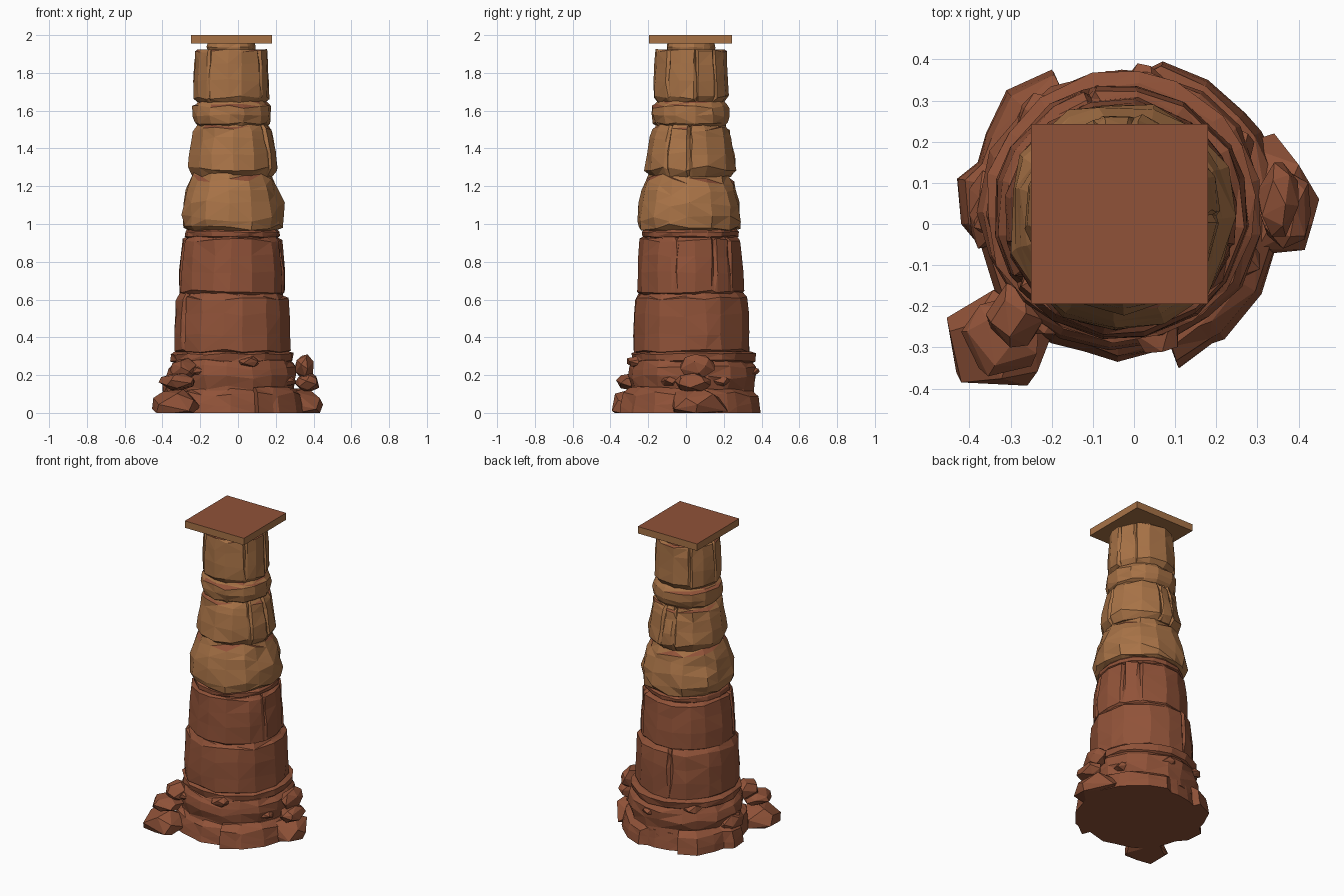
import bpy, bmesh, random
from math import sin, cos, pi, sqrt
from mathutils import Vector

if "Cube" in bpy.data.objects:
    bpy.data.objects.remove(bpy.data.objects["Cube"])

random.seed(11)


def material(name, rgb):
    m = bpy.data.materials.new(name)
    m.diffuse_color = (*rgb, 1)
    m.use_nodes = True
    m.node_tree.nodes["Principled BSDF"].inputs["Base Color"].default_value = m.diffuse_color
    return m


RED = material("red_rock", (0.28, 0.085, 0.04))
TAN = material("tan_rock", (0.39, 0.17, 0.062))


def finish(name, bm, upper=False):
    """Facet the mesh; upper stones are tan with red upward faces."""
    bmesh.ops.recalc_face_normals(bm, faces=bm.faces)
    bmesh.ops.triangulate(bm, faces=bm.faces)
    bm.normal_update()
    for f in bm.faces:
        f.material_index = 1 if upper and f.normal.z > 0.72 else 0
    me = bpy.data.meshes.new(name)
    bm.to_mesh(me)
    bm.free()
    me.materials.append(TAN if upper else RED)
    me.materials.append(RED)
    ob = bpy.data.objects.new(name, me)
    bpy.context.collection.objects.link(ob)
    return ob


def loft(bm, rings):
    """Skin a stack of equal-length point rings and cap the ends."""
    vs = [[bm.verts.new(p) for p in ring] for ring in rings]
    n = len(vs[0])
    for a, b in zip(vs, vs[1:]):
        for i in range(n):
            j = (i + 1) % n
            bm.faces.new((a[i], a[j], b[j], b[i]))
    bm.faces.new(vs[0])
    bm.faces.new(vs[-1])


def drum(name, cx, cy, profile, sides=15, grooves=0, jit=0.025, zjit=0.01, upper=False):
    """Roughly cut stone drum; profile is (z, radius), grooves are tapering splits."""
    start = random.random()
    angles = []
    split = set(random.sample(range(sides), grooves))
    for i in range(sides):
        a = 2 * pi * (i + start + random.uniform(-0.2, 0.2)) / sides
        if i in split:
            depth = random.uniform(0.07, 0.15)
            angles += [(a - 0.07, 0), (a, depth), (a + 0.05, 0)]
        else:
            angles.append((a, 0))
    rings = []
    last = len(profile) - 1
    for k, (z, r) in enumerate(profile):
        ring = []
        for a, d in angles:
            rr = r * (1 + random.uniform(-jit, jit * 0.8)) * (1 - d * k / last)
            zz = z + (random.uniform(-zjit, zjit) if 0 < k < last else 0)
            aa = a + random.uniform(-0.02, 0.02)
            ring.append((cx + rr * cos(aa), cy + rr * sin(aa), zz))
        rings.append(ring)
    bm = bmesh.new()
    loft(bm, rings)
    return finish(name, bm, upper)


def rock(name, lo, hi, count=18):
    """Angular boulder filling the box lo..hi, cut flat at the ground."""
    pts = []
    for i in range(count):
        z = 1 - 2 * (i + 0.5) / count
        a = i * 2.39996 + random.uniform(-0.4, 0.4)
        s = sqrt(1 - z * z)
        pts.append(Vector((s * cos(a), s * sin(a), z)))
    mn = [min(p[k] for p in pts) for k in range(3)]
    mx = [max(p[k] for p in pts) for k in range(3)]
    bm = bmesh.new()
    for p in pts:
        q = [lo[k] + (hi[k] - lo[k]) * (p[k] - mn[k]) / (mx[k] - mn[k]) for k in range(3)]
        q[2] = max(q[2], 0)
        bm.verts.new(q)
    bmesh.ops.convex_hull(bm, input=bm.verts)
    bmesh.ops.delete(bm, geom=[v for v in bm.verts if not v.link_faces], context='VERTS')
    return finish(name, bm)


# Irregular foot, following the plan outline
outline = [(.07, .395), (.02, .37), (-.03, .375), (-.12, .36), (-.18, .335), (-.2, .375),
           (-.31, .325), (-.36, .22), (-.38, .15), (-.43, .11), (-.42, 0), (-.37, -.06),
           (-.33, -.19), (-.28, -.25), (-.2, -.29), (-.12, -.31), (-.04, -.335), (.09, -.3),
           (.11, -.35), (.19, -.29), (.22, -.28), (.31, -.17), (.35, -.04), (.37, .1),
           (.31, .225), (.27, .27), (.18, .35)]
rings = []
for z, s, j in ((0, 1, 0), (.045, .985, .012), (.1, .955, .015), (.13, .86, .01)):
    rings.append([(-.025 + (x + .025) * (s + random.uniform(-j, j)),
                   .03 + (y - .03) * (s + random.uniform(-j, j)),
                   z + random.uniform(-j, j)) for x, y in outline])
bm = bmesh.new()
loft(bm, rings)
finish("foot", bm)

# Lower red drums
drum("base_drum", -.03, .035,
     [(.08, .33), (.13, .33), (.19, .345), (.24, .335), (.27, .315), (.285, .3)],
     17, 0, .03, .014)
drum("base_band", -.03, .04, [(.26, .3), (.275, .325), (.312, .33), (.325, .3)], 18, 0, .025, .006)
drum("third_drum", -.033, .03,
     [(.31, .28), (.33, .31), (.42, .31), (.52, .306), (.605, .3), (.628, .28), (.64, .265)],
     16, 2, .018, .012)
drum("fourth_drum", -.032, .025,
     [(.625, .265), (.642, .285), (.74, .282), (.83, .275), (.915, .268), (.93, .245), (.945, .24)],
     15, 4, .018, .01)
drum("red_collar", -.03, .025, [(.925, .24), (.935, .255), (.958, .255), (.985, .23)], 16, 0, .025, .005)

# Upper tan drums
drum("waist_drum", -.032, .02,
     [(.965, .24), (.985, .275), (1.03, .28), (1.11, .272), (1.17, .25), (1.22, .235),
      (1.26, .21), (1.29, .2)], 15, 0, .04, .02, True)
drum("shoulder_drum", -.03, .025,
     [(1.25, .21), (1.295, .242), (1.37, .232), (1.45, .215), (1.5, .207), (1.515, .19), (1.53, .18)],
     13, 4, .03, .014, True)
drum("upper_ring", -.032, .027,
     [(1.515, .18), (1.535, .2), (1.575, .212), (1.62, .208), (1.64, .19), (1.66, .17)],
     14, 0, .03, .008, True)
drum("top_drum", -.035, .027,
     [(1.64, .175), (1.67, .2), (1.76, .2), (1.85, .195), (1.918, .19), (1.925, .18)],
     13, 6, .018, .01, True)
drum("top_neck", -.035, .025, [(1.91, .125), (1.935, .13), (1.96, .125)], 14, 0, .03, .003, True)

# Square cap slab
bm = bmesh.new()
corners = [(-.25, -.195), (.18, -.195), (.18, .243), (-.25, .243)]
loft(bm, [[(x, y, z) for x, y in corners] for z in (1.955, 2.0)])
finish("cap_slab", bm, True)

# Chipped plates leaning on the base drum
for i in range(7):
    a = 0.5 + i * 2 * pi / 7
    c = Vector((-.03 + .305 * cos(a), .035 + .305 * sin(a), .17 + .05 * (i % 3)))
    h = Vector((.055, .055, .03))
    rock("base_chip_%d" % i, c - h, c + h, 12)

# Fallen boulders around the foot
for i, (lo, hi) in enumerate([
        ((.2, -.08, -.06), (.45, .22, .135)),
        ((.3, -.06, .11), (.43, .13, .21)),
        ((.3, -.03, .18), (.4, .15, .31)),
        ((-.455, -.393, -.07), (-.2, -.16, .125)),
        ((-.42, -.37, .12), (-.23, -.18, .21)),
        ((-.36, -.3, .17), (-.22, -.14, .29)),
        ((-.4, -.06, .06), (-.3, .13, .19))]):
    rock("boulder_%d" % i, lo, hi)
